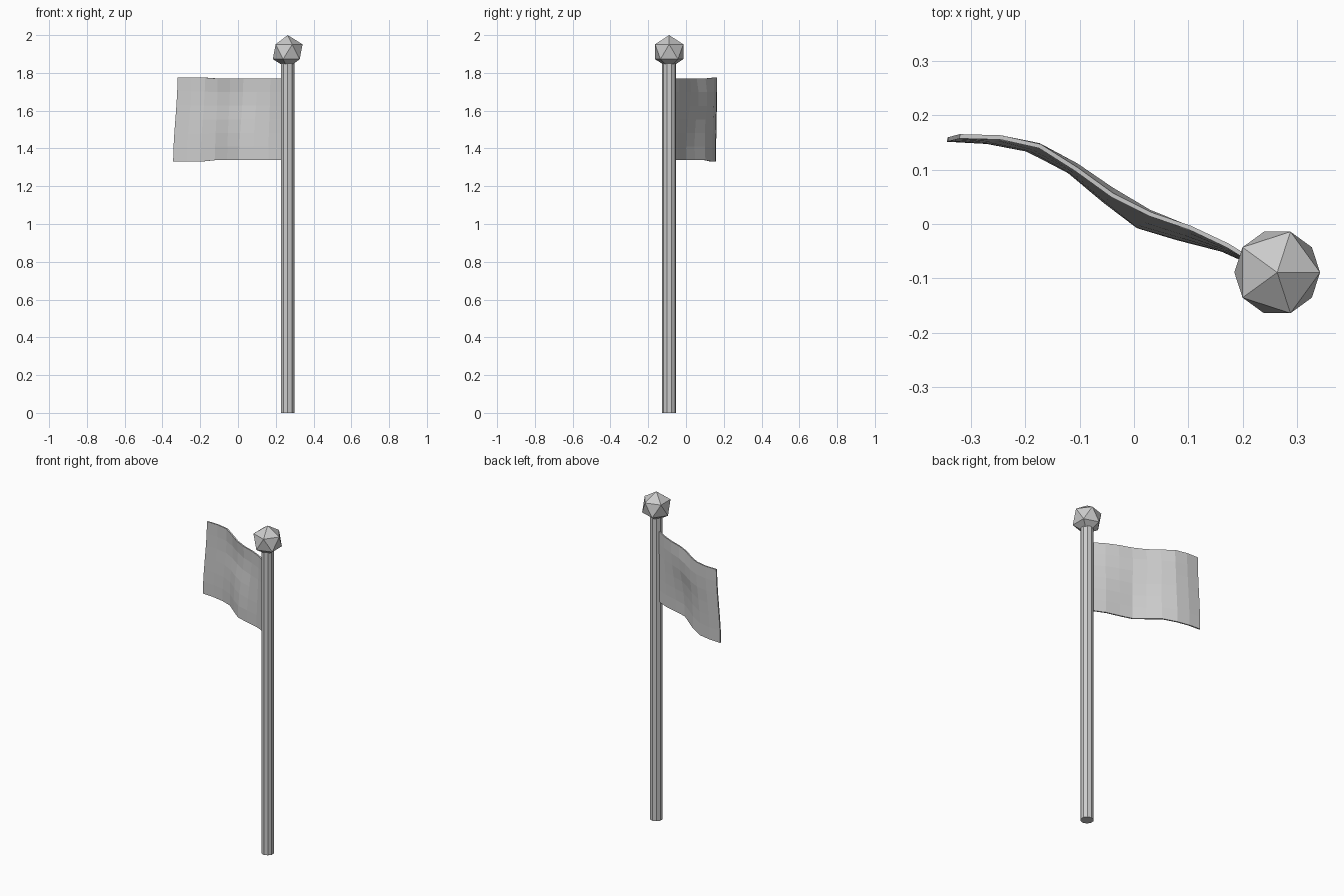
import bpy, math

if "Cube" in bpy.data.objects:
    bpy.data.objects.remove(bpy.data.objects["Cube"])

PX, PY = 0.263, -0.089

# Pole
bpy.ops.mesh.primitive_cylinder_add(vertices=10, radius=0.037, depth=1.86,
                                    location=(PX, PY, 0.93))
bpy.context.object.name = "pole"

# Faceted ball on top of the pole
bpy.ops.mesh.primitive_ico_sphere_add(subdivisions=1, radius=0.088,
                                      location=(PX, PY, 1.912))
bpy.context.object.name = "finial"

# Waving cloth: blend from the top edge curve to the bottom edge curve
top = [(-0.32, 0.161), (-0.245, 0.159), (-0.173, 0.143), (-0.105, 0.100),
       (-0.04, 0.053), (0.03, 0.018), (0.103, -0.007), (0.173, -0.040), (0.24, -0.082)]
bottom = [(-0.343, 0.155), (-0.27, 0.151), (-0.197, 0.137), (-0.12, 0.099),
          (-0.055, 0.045), (0.007, -0.004), (0.08, -0.026), (0.162, -0.047), (0.24, -0.082)]
ROWS, COLS = 6, len(top)
verts, faces = [], []
for r in range(ROWS + 1):
    t = r / ROWS
    s = t * t * (3 - 2 * t)
    for c in range(COLS):
        u = c / (COLS - 1)
        (x0, y0), (x1, y1) = top[c], bottom[c]
        belly = 0.013 * math.sin(2 * math.pi * t) * math.exp(-((u - 0.48) / 0.18) ** 2)
        if t > 0.5:
            belly *= 0.3
        z_top = 1.775 if u < 0.3 else 1.77
        z_bottom = 1.33 if u < 0.3 else 1.338
        verts.append((x0 + (x1 - x0) * s, y0 + (y1 - y0) * s + belly,
                      z_top + (z_bottom - z_top) * t))
for r in range(ROWS):
    for c in range(COLS - 1):
        a = r * COLS + c
        faces.append((a, a + COLS, a + COLS + 1, a + 1))
mesh = bpy.data.meshes.new("flag")
mesh.from_pydata(verts, [], faces)
flag = bpy.data.objects.new("flag", mesh)
bpy.context.collection.objects.link(flag)
mod = flag.modifiers.new("thickness", 'SOLIDIFY')
mod.thickness = 0.008
mod.offset = 0
